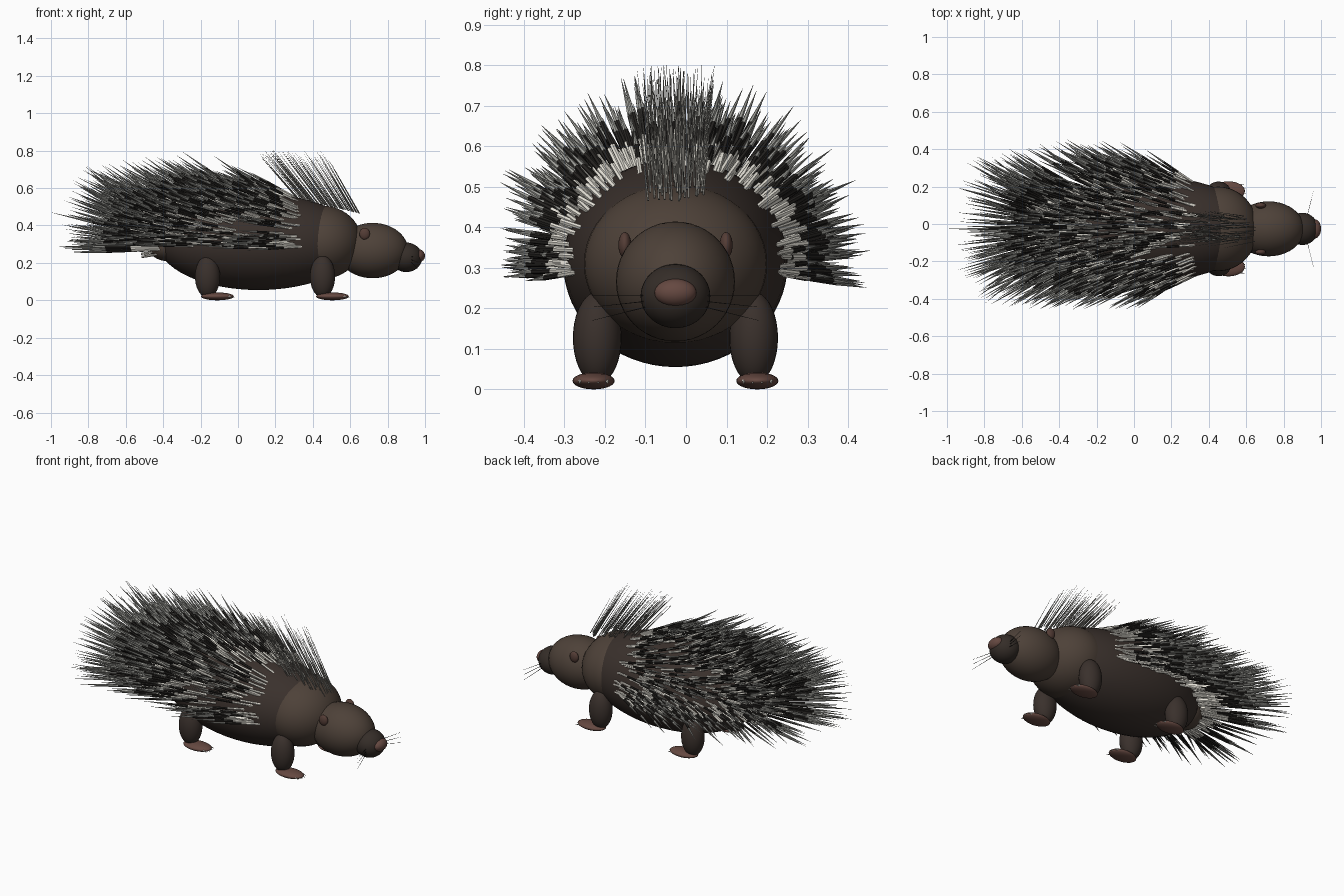
import bpy, bmesh, math, random
from mathutils import Vector

if "Cube" in bpy.data.objects:
    bpy.data.objects.remove(bpy.data.objects["Cube"])

random.seed(7)
YC = -0.026  # body centre line


def mat(name, r, g, b):
    m = bpy.data.materials.new(name)
    m.diffuse_color = (r, g, b, 1)
    m.use_nodes = True
    m.node_tree.nodes["Principled BSDF"].inputs["Base Color"].default_value = m.diffuse_color
    return m


FUR = mat("dark_fur", 0.042, 0.030, 0.025)
HEAD = mat("head_fur", 0.075, 0.053, 0.040)
SNOUT = mat("snout_fur", 0.035, 0.026, 0.021)
SKIN = mat("skin", 0.13, 0.065, 0.052)
EAR = mat("ear_skin", 0.09, 0.047, 0.037)
PALE = mat("pale_quill", 0.85, 0.82, 0.74)
BLACK = mat("black_quill", 0.02, 0.018, 0.016)
TIP = mat("quill_tip", 0.40, 0.40, 0.37)
HAIR = mat("crest_hair", 0.30, 0.29, 0.26)


def ball(name, loc, rad, m, segs=40, rings=24):
    bpy.ops.mesh.primitive_uv_sphere_add(segments=segs, ring_count=rings, location=loc)
    o = bpy.context.object
    o.name = name
    o.scale = rad
    bpy.ops.object.shade_smooth()
    o.data.materials.append(m)
    return o


def spike(bm, base, direction, length, stops, sides=6):
    """Tapered spike; stops = (fraction, radius, material index of the band ending here)."""
    d = direction.normalized()
    a = d.orthogonal().normalized()
    b = d.cross(a)
    prev = None
    for t, r, mi in stops:
        c = base + d * (length * t)
        ring = [bm.verts.new(c + (a * math.cos(k) + b * math.sin(k)) * r)
                for k in (2 * math.pi * i / sides for i in range(sides))]
        if prev:
            for i in range(sides):
                j = (i + 1) % sides
                bm.faces.new((prev[i], prev[j], ring[j], ring[i])).material_index = mi
        else:
            bm.faces.new(ring[::-1])
        prev = ring
    bm.faces.new(prev).material_index = stops[-1][2]


def finish(name, bm, mats):
    me = bpy.data.meshes.new(name)
    bm.to_mesh(me)
    bm.free()
    o = bpy.data.objects.new(name, me)
    for m in mats:
        me.materials.append(m)
    bpy.context.collection.objects.link(o)
    return o


# Body, neck, head and face
BC, BR = Vector((0.11, YC, 0.312)), Vector((0.54, 0.277, 0.257))
ball("body", BC, BR, FUR, 56, 32)
ball("neck", (0.45, YC, 0.31), (0.212, 0.226, 0.196), HEAD)
ball("head", (0.72, YC, 0.266), (0.19, 0.147, 0.148), HEAD)
ball("snout", (0.9, YC, 0.23), (0.085, 0.086, 0.079), SNOUT)
ball("nose", (0.965, YC, 0.238), (0.035, 0.052, 0.035), SKIN, 24, 16)
ball("tail", (-0.38, YC, 0.29), (0.1, 0.1, 0.08), HEAD, 24, 16)

# Ears, legs, feet, claws and whiskers
claws = bmesh.new()
whiskers = bmesh.new()
for s, side in ((-1, "right"), (1, "left")):
    ball(side + "_ear", (0.677, YC + s * 0.125, 0.356), (0.028, 0.016, 0.032), EAR, 20, 12)
    for x, end in ((0.452, "front"), (-0.163, "back")):
        ball(f"{end}_{side}_leg", (x, YC + s * 0.193, 0.127), (0.067, 0.06, 0.113), FUR, 28, 18)
        ball(f"{end}_{side}_foot", (x + 0.053, YC + s * 0.202, 0.021), (0.088, 0.052, 0.021), SKIN, 28, 14)
        for k in (-1.5, -0.5, 0.5, 1.5):
            p = Vector((x + 0.125 - 0.008 * abs(k), YC + s * 0.202 + k * 0.022, 0.021))
            spike(claws, p, Vector((1, 0.05 * k, -0.25)), 0.026,
                  [(0, 0.005, 0), (1, 0.0005, 0)])
    for z0, z1 in ((0.232, 0.232), (0.218, 0.203), (0.205, 0.17)):
        a = Vector((0.925, YC + s * 0.065, z0))
        d = Vector((0.96, YC + s * 0.205, z1)) - a
        spike(whiskers, a, d, d.length, [(0, 0.0016, 0), (1, 0.0006, 0)], 4)
finish("claws", claws, [PALE])
finish("whiskers", whiskers, [BLACK])


def on_body(x, ang):
    k = math.sqrt(max(0, 1 - ((x - BC.x) / BR.x) ** 2)) * 0.98
    return Vector((x, YC + BR.y * k * math.sin(ang), BC.z + BR.z * k * math.cos(ang)))


def inside(p):
    """Tips stay under a dome that narrows towards the rear."""
    r = math.hypot(p.y - YC, p.z - 0.33)
    return -1 < p.x and r < 0.485 - 0.28 * max(0, -0.5 - p.x) and abs(p.y) < 0.462 and p.z < 0.81


# Banded quills swept back over the upper body, longest at the rump
quills = bmesh.new()
BANDS = [(0, 0.0065, 0), (0.33, 0.0068, 0), (0.62, 0.0065, 1), (1, 0.0003, 2)]


def add_quills(count, x0, x1, l0, l1):
    made = 0
    while made < count:
        x = random.uniform(x0, x1)
        ang = math.radians(random.uniform(-97, 97))
        p = on_body(x, ang)
        u = min(1, max(0, (0.36 - x) / 0.78))
        lift = 0.48 + 0.16 * u + random.uniform(-0.16, 0.16)
        d = Vector((-1, lift * math.sin(ang) + random.uniform(-0.1, 0.1),
                    lift * math.cos(ang) + random.uniform(-0.05, 0.08))).normalized()
        length = l0 + (l1 - l0) * u + random.uniform(-0.06, 0.06)
        if inside(p + d * length):
            spike(quills, p, d, length, BANDS)
            made += 1


add_quills(480, -0.36, 0.34, 0.3, 0.42)
add_quills(120, -0.425, -0.3, 0.48, 0.5)
# Tail fan filling the middle of the rump
for i in range(45):
    p = Vector((-0.42, YC + random.uniform(-0.1, 0.1), random.uniform(0.27, 0.37)))
    d = Vector((-1, (p.y - YC) * 4, (p.z - 0.28) * 4.5))
    spike(quills, p, d, random.uniform(0.46, 0.54), BANDS)
spike(quills, Vector((-0.42, YC, 0.33)), Vector((-0.58, 0, 0.14)), 0.597, BANDS)
finish("quills", quills, [PALE, BLACK, TIP])

# Short hollow rattle quills under the tail
rattle = bmesh.new()
for i in range(12):
    p = Vector((-0.4, YC + random.uniform(-0.06, 0.06), random.uniform(0.245, 0.27)))
    spike(rattle, p, Vector((-1, random.uniform(-0.2, 0.2), -0.15)), random.uniform(0.08, 0.12),
          [(0, 0.005, 0), (1, 0.006, 0)])
finish("rattle_quills", rattle, [PALE])

# Crest of fine hair along the neck
crest = bmesh.new()
for i in range(90):
    x = random.uniform(0.33, 0.65)
    y = random.uniform(-0.07, 0.07)
    z = 0.535 - 0.06 * max(0, (x - 0.4) / 0.25)
    d = Vector((-0.48 - 0.25 * (0.65 - x) / 0.3, y * 0.6 + random.uniform(-0.08, 0.08), 0.85))
    spike(crest, Vector((x, YC + y, z - 0.01)), d,
          min(random.uniform(0.33, 0.39), (0.81 - z) * 1.3) - random.uniform(0, 0.05),
          [(0, 0.0026, 0), (1, 0.0004, 0)], 5)
finish("crest", crest, [HAIR])
